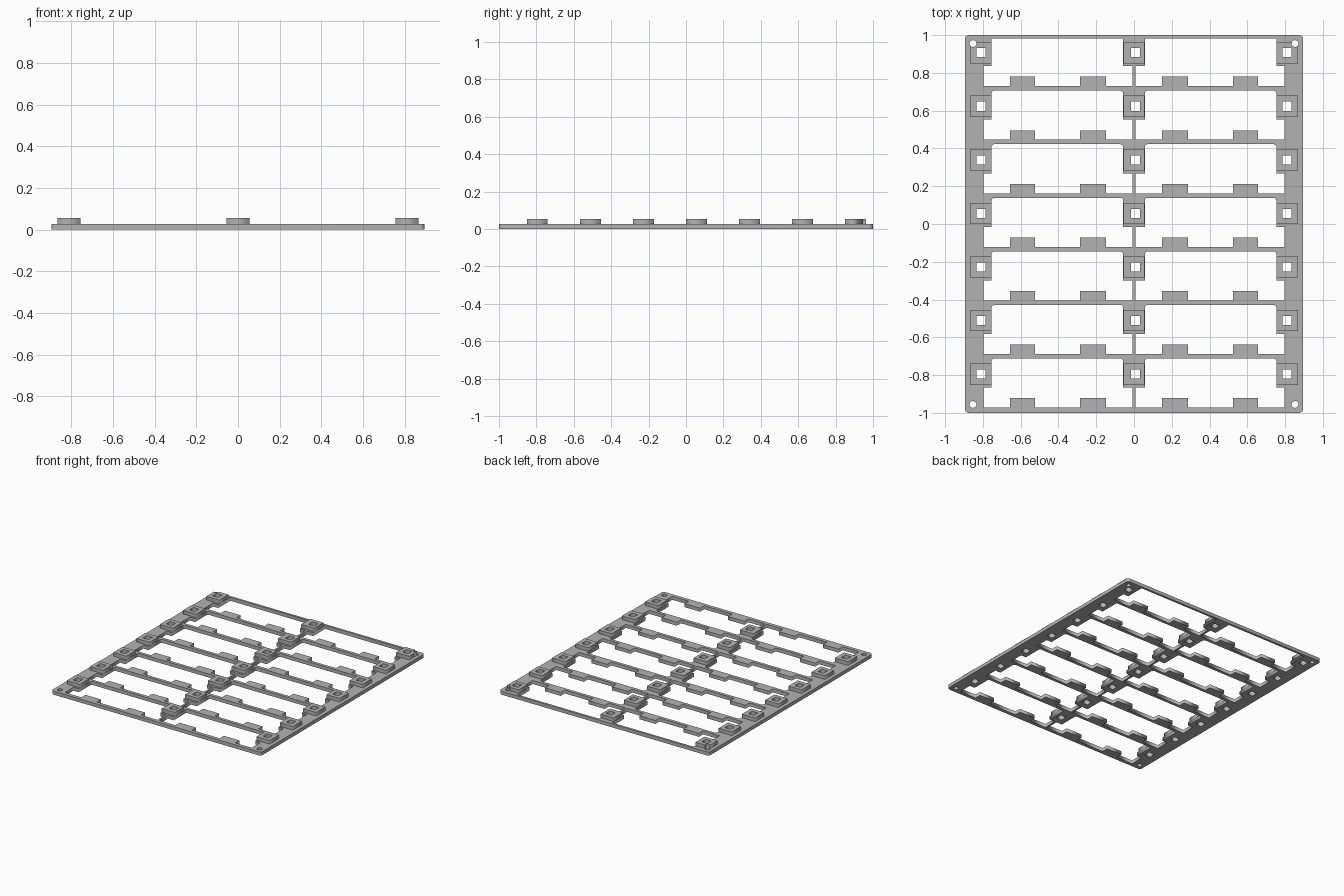
import bpy
import math
from mathutils import Vector

cube = bpy.data.objects.get("Cube")
if cube:
    bpy.data.objects.remove(cube)

grey = bpy.data.materials.new("plain grey")
grey.use_nodes = True
grey.diffuse_color = (0.45, 0.45, 0.45, 1)
grey.node_tree.nodes["Principled BSDF"].inputs["Base Color"].default_value = grey.diffuse_color

PLATE, TOP = 0.027, 0.055      # plate thickness, boss top
ROWS, PITCH = 7, 0.2837
BOSS_X, BOSS_Y, BOSS = 0.811, 0.907, 0.056
HOLE = 0.024
SCREW_X, SCREW_Y, SCREW_R = 0.8525, 0.955, 0.018


def rect(cx, cy, hx, hy):
    return [(cx - hx, cy - hy), (cx + hx, cy - hy), (cx + hx, cy + hy), (cx - hx, cy + hy)]


def circle(cx, cy, r, n=24):
    return [(cx + r * math.cos(math.tau * k / n), cy + r * math.sin(math.tau * k / n)) for k in range(n)]


def rounded(points, radius, which, steps=5):
    """Replace the chosen right-angle corners by arcs."""
    out = []
    for k, p in enumerate(points):
        if k not in which:
            out.append(p)
            continue
        p = Vector(p)
        a = (Vector(points[k - 1]) - p).normalized() * radius
        b = (Vector(points[(k + 1) % len(points)]) - p).normalized() * radius
        for j in range(steps + 1):
            t = math.pi / 2 * j / steps
            out.append(tuple(p + a + b - b * math.cos(t) - a * math.sin(t)))
    return out


def slab(name, loops, z0, z1):
    """Extrude an outline with holes into a solid."""
    curve = bpy.data.curves.new(name, "CURVE")
    curve.dimensions = "2D"
    curve.fill_mode = "BOTH"
    curve.extrude = (z1 - z0) / 2
    for loop in loops:
        spline = curve.splines.new("POLY")
        spline.points.add(len(loop) - 1)
        for pt, (x, y) in zip(spline.points, loop):
            pt.co = (x, y, 0, 1)
        spline.use_cyclic_u = True
    temp = bpy.data.objects.new(name, curve)
    bpy.context.collection.objects.link(temp)
    bpy.context.view_layer.update()
    mesh = bpy.data.meshes.new_from_object(temp.evaluated_get(bpy.context.evaluated_depsgraph_get()))
    bpy.data.objects.remove(temp)
    mesh.materials.clear()
    mesh.materials.append(grey)
    obj = bpy.data.objects.new(name, mesh)
    bpy.context.collection.objects.link(obj)
    obj.location.z = (z0 + z1) / 2
    return obj


def window(side, row):
    """Opening that is narrow beside the bosses, wide below, with two tabs on its lower rail."""
    drop = PITCH * row
    top = 0.983 if row == 0 else 0.99 - drop
    step, low = 0.836 - drop, 0.73 - drop
    tab = low + 0.05
    pts = [(0.0075, low), (0.148, low), (0.148, tab), (0.285, tab), (0.285, low),
           (0.525, low), (0.525, tab), (0.657, tab), (0.657, low), (0.798, low),
           (0.798, step), (0.754, step), (0.754, top), (0.057, top), (0.057, step), (0.0075, step)]
    pts = [(side * x, y) for x, y in pts]
    return rounded(pts, 0.016, (12, 13) if row else ())


# Frame plate with windows, square boss holes and screw holes
loops = [rounded(rect(0, 0, 0.896, 1), 0.022, range(4))]
bosses = []
for row in range(ROWS):
    y = BOSS_Y - PITCH * row
    loops += [window(-1, row), window(1, row)]
    for x, hole_x in ((-BOSS_X, -BOSS_X), (0, 0.009), (BOSS_X, BOSS_X)):
        hole = rect(hole_x, y, HOLE, HOLE)
        loops.append(hole)
        bosses.append((x, y, hole))
for sx in (-1, 1):
    for sy in (-1, 1):
        loops.append(circle(sx * SCREW_X, sy * SCREW_Y, SCREW_R))
slab("frame_plate", loops, 0, PLATE)

# Raised square bosses; the top corner ones are cut by the screw holes
column = {-1: "right", 0: "middle", 1: "left"}
for k, (x, y, hole) in enumerate(bosses):
    side = (x > 0) - (x < 0)
    boss = slab(f"boss_{column[side]}_{k // 3 + 1}", [rect(x, y, BOSS, BOSS), hole], PLATE, TOP)
    if side and k < 3:
        cutter = slab("screw_cutter", [circle(side * SCREW_X, SCREW_Y, SCREW_R)], 0, TOP * 2)
        cutter.hide_render = True
        cutter.hide_set(True)
        cut = boss.modifiers.new("screw_clearance", "BOOLEAN")
        cut.operation = "DIFFERENCE"
        cut.solver = "EXACT"
        cut.use_self = True
        cut.object = cutter
